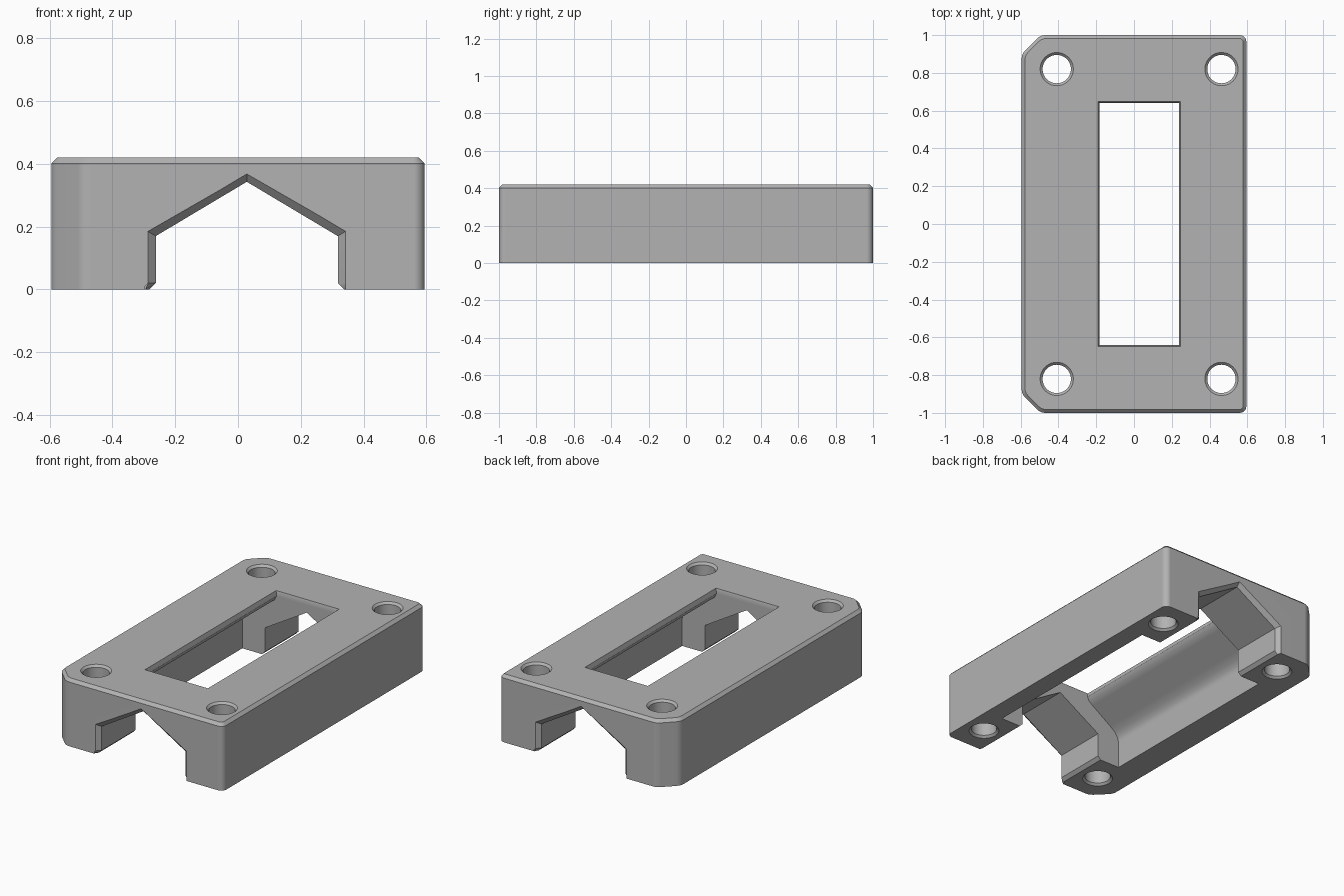
import bpy, bmesh
from math import cos, sin, pi, radians

cube = bpy.data.objects.get("Cube")
if cube:
    bpy.data.objects.remove(cube, do_unlink=True)

HX, HY, TOP = 0.595, 1.0, 0.42
CX = 0.028          # centre line of the opening and the screw holes

gray = bpy.data.materials.new("plain gray")
gray.use_nodes = True
color = (0.45, 0.45, 0.45, 1)
gray.diffuse_color = color
gray.node_tree.nodes["Principled BSDF"].inputs["Base Color"].default_value = color


def loft(name, rings):
    """Closed solid through rings of equal point count."""
    bm = bmesh.new()
    loops = [[bm.verts.new(p) for p in ring] for ring in rings]
    n = len(loops[0])
    for a, b in zip(loops, loops[1:]):
        for i in range(n):
            j = (i + 1) % n
            bm.faces.new((a[i], a[j], b[j], b[i]))
    bm.faces.new(loops[0])
    bm.faces.new(loops[-1])
    bmesh.ops.recalc_face_normals(bm, faces=bm.faces)
    mesh = bpy.data.meshes.new(name)
    bm.to_mesh(mesh)
    bm.free()
    mesh.materials.append(gray)
    ob = bpy.data.objects.new(name, mesh)
    bpy.context.collection.objects.link(ob)
    return ob


def arc(cx, cy, r, start, end, steps=4):
    return [(cx + r * cos(radians(start + (end - start) * i / steps)),
             cy + r * sin(radians(start + (end - start) * i / steps)))
            for i in range(steps + 1)]


def outline(inset, z):
    """Plan: small rounds on one side, broad softened chamfers on the other."""
    hx, hy = HX - inset, HY - inset
    r = 0.035 - inset
    back_right = arc(hx - r, hy - r, r, 0, 90)
    s = 0.06 - inset * 0.4
    k = 0.1 - inset * 0.6          # chamfer leg
    t = s * 0.41421                # tangent length of each softened corner
    back_left = (arc(-hx + k + t, hy - s, s, 90, 135, 3)
                 + arc(-hx + s, hy - k - t, s, 135, 180, 3))
    half = back_right + back_left
    return [(x, y, z) for x, y in half + [(x, -y) for x, y in reversed(half)]]


def rect(hx, hy, z):
    return [(CX + sx * hx, sy * hy, z)
            for sx, sy in ((-1, -1), (1, -1), (1, 1), (-1, 1))]


def mirrored(half, y):
    """Cross-section from its right half, at depth y."""
    left = [(-x, z) for x, z in reversed(half) if x > 0]
    return [(CX + x, y, z) for x, z in half + left]


def notch_section(flare, y):
    foot = 0.29 + max(flare, 0.03)
    return mirrored([(foot, -0.01), (0.29 + flare, 0.02),
                     (0.29 + flare, 0.17 + 0.6 * flare), (0, 0.343 + flare)], y)


# Main block with bevelled top rim
body = loft("housing_body", [outline(0, 0), outline(0, TOP - 0.018), outline(0.018, TOP)])

cutters = []

# Gabled passage with flared ends
cutters.append(loft("passage_cutter", [notch_section(f, y) for f, y in
               ((0.035, -1.01), (0, -0.975), (0, 0.975), (0.035, 1.01))]))

# Wide inner chamber, its walls curving in to the top slot
chamber = [(0.447, -0.02), (0.447, 0.17), (0.44, 0.2), (0.42, 0.228),
           (0.385, 0.255), (0.25, 0.345), (0.222, 0.365), (0.21, 0.39), (0.21, TOP + 0.02)]
cutters.append(loft("chamber_cutter", [mirrored(chamber, y) for y in (-0.641, 0.641)]))

# Slight flare around the slot rim
cutters.append(loft("slot_rim_cutter", [rect(0.205, 0.636, TOP - 0.045),
                                        rect(0.22, 0.651, TOP + 0.006)]))

# Screw holes, countersunk at both ends
for x in (CX - 0.437, CX + 0.435):
    for y in (-0.82, 0.82):
        cutters.append(loft("screw_hole_cutter", [
            [(x + r * cos(2 * pi * i / 48), y + r * sin(2 * pi * i / 48), z) for i in range(48)]
            for r, z in ((0.098, -0.01), (0.075, 0.013), (0.075, TOP - 0.013), (0.098, TOP + 0.01))]))

bpy.ops.object.select_all(action='DESELECT')
bpy.context.view_layer.objects.active = body
body.select_set(True)
for cutter in cutters:
    mod = body.modifiers.new("cut", 'BOOLEAN')
    mod.operation, mod.solver, mod.object = 'DIFFERENCE', 'EXACT', cutter
    bpy.ops.object.modifier_apply(modifier=mod.name)
    bpy.data.objects.remove(cutter, do_unlink=True)

# Soft shading on rounds, crisp elsewhere
bpy.ops.object.shade_smooth_by_angle(angle=radians(32))
soft = body.modifiers.new("flat_face_normals", 'WEIGHTED_NORMAL')
soft.keep_sharp = True
